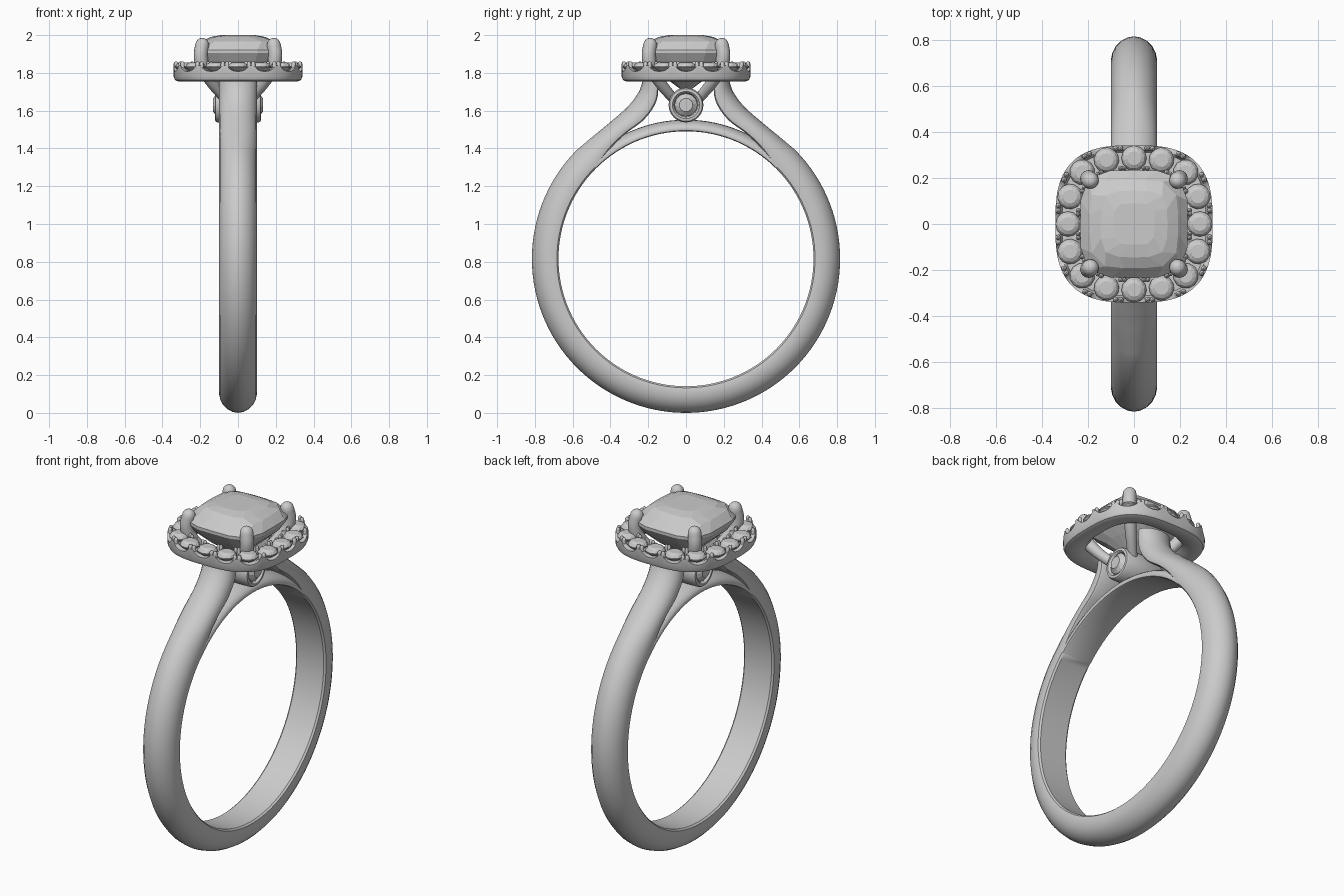
import bpy, bmesh, math
from mathutils import Vector

if "Cube" in bpy.data.objects:
    bpy.data.objects.remove(bpy.data.objects["Cube"])

CZ = 0.816  # height of the finger-hole centre


def loft(name, rings, closed=False, angle=40):
    """Skin a list of point rings; caps the ends unless closed. angle=0 keeps flat facets."""
    bm = bmesh.new()
    vs = [[bm.verts.new(p) for p in r] for r in rings]
    n = len(rings[0])
    for i in range(len(vs) if closed else len(vs) - 1):
        a, b = vs[i], vs[(i + 1) % len(vs)]
        for j in range(n):
            k = (j + 1) % n
            bm.faces.new((a[j], a[k], b[k], b[j]))
    if not closed:
        bm.faces.new(vs[0][::-1])
        bm.faces.new(vs[-1])
    bmesh.ops.recalc_face_normals(bm, faces=bm.faces)
    me = bpy.data.meshes.new(name)
    bm.to_mesh(me)
    bm.free()
    ob = bpy.data.objects.new(name, me)
    bpy.context.collection.objects.link(ob)
    if angle:
        bpy.ops.object.select_all(action='DESELECT')
        ob.select_set(True)
        bpy.context.view_layer.objects.active = ob
        bpy.ops.object.shade_smooth_by_angle(angle=math.radians(angle))
    return ob


def tube(name, path, radii, sides=16):
    """Round rod along a path of points with a radius at each."""
    pts = [Vector(p) for p in path]
    rings = []
    for i, p in enumerate(pts):
        t = (pts[min(i + 1, len(pts) - 1)] - pts[max(i - 1, 0)]).normalized()
        u = t.cross(Vector((0.3, -1, 0.1))).normalized()
        v = t.cross(u)
        rings.append([p + (u * math.cos(a) + v * math.sin(a)) * radii[i]
                      for a in (2 * math.pi * k / sides for k in range(sides))])
    return loft(name, rings)


def smooth(pts, steps=6):
    """Catmull-Rom curve through the points."""
    p = [Vector(q) for q in pts]
    p = [2 * p[0] - p[1]] + p + [2 * p[-1] - p[-2]]
    out = []
    for i in range(1, len(p) - 2):
        a, b, c, d = p[i - 1:i + 3]
        for s in range(steps):
            t = s / steps
            out.append(0.5 * (2 * b + (c - a) * t + (2 * a - 5 * b + 4 * c - d) * t * t
                              + (3 * b - a - 3 * c + d) * t ** 3))
    return out + [p[-2]]


def cushion(power, count):
    """Unit cushion outline, points evenly spaced along its length."""
    fine = []
    for i in range(4001):
        a = 2 * math.pi * i / 4000
        c, s = math.cos(a), math.sin(a)
        r = (abs(c) ** power + abs(s) ** power) ** (-1 / power)
        fine.append((r * c, r * s))
    run = [0]
    for p, q in zip(fine, fine[1:]):
        run.append(run[-1] + math.dist(p, q))
    out, j = [], 0
    for k in range(count):
        while run[j] < run[-1] * k / count - 1e-6:
            j += 1
        out.append(fine[j])
    return out


def polar(deg, r):
    a = math.radians(deg)
    return (r * math.cos(a), CZ + r * math.sin(a))


# D-shaped band section: (half width, fraction from inside to outside)
half = [(0.088, 0), (0.098, 0.06), (0.1, 0.15), (0.1, 0.3), (0.094, 0.5),
        (0.08, 0.69), (0.058, 0.85), (0.03, 0.96)]
SECTION = half + [(0, 1)] + [(-x, t) for x, t in reversed(half)]


def band(name, stations, width=1):
    return loft(name, [[(x * width, p[0] + (q[0] - p[0]) * t, p[1] + (q[1] - p[1]) * t)
                        for x, t in SECTION] for p, q in stations])


# Shank with rising shoulders
right = [(polar(d, 0.675), polar(d, 0.816)) for d in range(-90, 45, 3)]
inner = smooth([polar(45, 0.675), (0.40, 1.40), (0.32, 1.478), (0.22, 1.555), (0.155, 1.655), (0.145, 1.775)])
outer = smooth([polar(45, 0.816), (0.49, 1.466), (0.41, 1.532), (0.31, 1.62), (0.25, 1.70), (0.225, 1.775)])
right += list(zip(inner, outer))
left = [((-p[0], p[1]), (-q[0], q[1])) for p, q in right[:0:-1]]
band("shank", left + right)

# Bridge closing the finger hole under the head
band("bridge", [(polar(d, 0.675), polar(d, 0.736)) for d in range(45, 136, 3)], 0.98)

# Side bezel tube through the gallery, with a gem in each end
prof = [(-0.09, 0.05), (-0.09, 0.06), (-0.115, 0.064), (-0.122, 0.072), (-0.12, 0.086), (-0.11, 0.092)]
prof += [(-x, r) for x, r in reversed(prof)]
loft("bezel_tube", [[(x, r * math.cos(2 * math.pi * k / 40), 1.63 + r * math.sin(2 * math.pi * k / 40))
                     for k in range(40)] for x, r in prof])
for side, label in ((-1, "left"), (1, "right")):
    loft(label + "_bezel_gem",
         [[(side * x, r * math.cos(math.pi * (k + o) / 6), 1.63 + r * math.sin(math.pi * (k + o) / 6))
           for k in range(12)] for x, r, o in ((0.085, 0.05, 0), (0.112, 0.061, 0), (0.132, 0.036, 0.5))], angle=0)

# Halo tray with a scalloped rim under each small gem
outline = cushion(2.9, 192)
tray = [(0.212, 1.80, 0), (0.235, 1.772, 0), (0.28, 1.757, 0), (0.315, 1.754, 0), (0.333, 1.762, 0),
        (0.341, 1.78, 0), (0.342, 1.84, 1), (0.322, 1.84, 1), (0.312, 1.812, 0),
        (0.25, 1.812, 0), (0.24, 1.835, 1), (0.215, 1.835, 1)]
rings = []
for size, z, cut in tray:
    ring = []
    for i, (x, y) in enumerate(outline):
        off = (i + 6) % 12 - 6
        notch = 0.032 * math.sqrt(max(0, 1 - (off / 4.5) ** 2)) * cut
        ring.append((x * size, y * size, z - notch))
    rings.append(ring)
loft("halo_tray", rings, closed=True)

# Halo gems and the paired beads that hold them
for k in range(16):
    cx, cy = (0.286 * c for c in outline[12 * k])
    turn = math.atan2(cy, cx)
    loft(f"halo_gem_{k + 1}",
         [[(cx + r * math.cos(turn + math.pi * (j + o) / 6), cy + r * math.sin(turn + math.pi * (j + o) / 6), z)
           for j in range(12)] for r, z, o in
          ((0.008, 1.79, 0), (0.055, 1.828, 0), (0.055, 1.834, 0), (0.045, 1.848, 0.5), (0.03, 1.856, 0))], angle=0)
    for size, rad, row in ((0.33, 0.0115, "outer"), (0.244, 0.01, "inner")):
        for i in (5, 7):
            x, y = (size * c for c in outline[12 * k + i])
            tube(f"{row}_bead_{k + 1}_{i}", [(x, y, z) for z in (1.80, 1.848, 1.856, 1.861)],
                 [rad, rad, rad * 0.8, rad * 0.3], 10)

# Centre cushion gem
gem = cushion(4.2, 32)
rings = []
for size, z, shift in ((0.012, 1.70, 0), (0.13, 1.79, 1), (0.205, 1.86, 0), (0.234, 1.905, 0), (0.234, 1.922, 0),
                       (0.192, 1.966, 1), (0.145, 1.99, 0), (0.09, 2.0, 1)):
    rings.append([(gem[(2 * k + shift) % 32][0] * size, gem[(2 * k + shift) % 32][1] * size, z)
                  for k in range(16)])
loft("centre_gem", rings, angle=0)

# Four claws rising from the bezel tube to grip the centre gem
claw = smooth([(0.055, 1.65), (0.135, 1.745), (0.185, 1.83), (0.197, 1.89), (0.19, 1.945)], 5)
dome = [(0.188, 1.962), (0.187, 1.974), (0.186, 1.981), (0.186, 1.984)]
path = [tuple(p) for p in claw] + dome
radii = [0.026 + 0.011 * min(1, i / 12) for i in range(len(claw))] + [0.034, 0.026, 0.016, 0.005]
for n, (sx, sy) in enumerate(((1, 1), (-1, 1), (-1, -1), (1, -1))):
    tube(f"claw_{n + 1}", [(sx * d, sy * d, z) for d, z in path], radii, 20)
